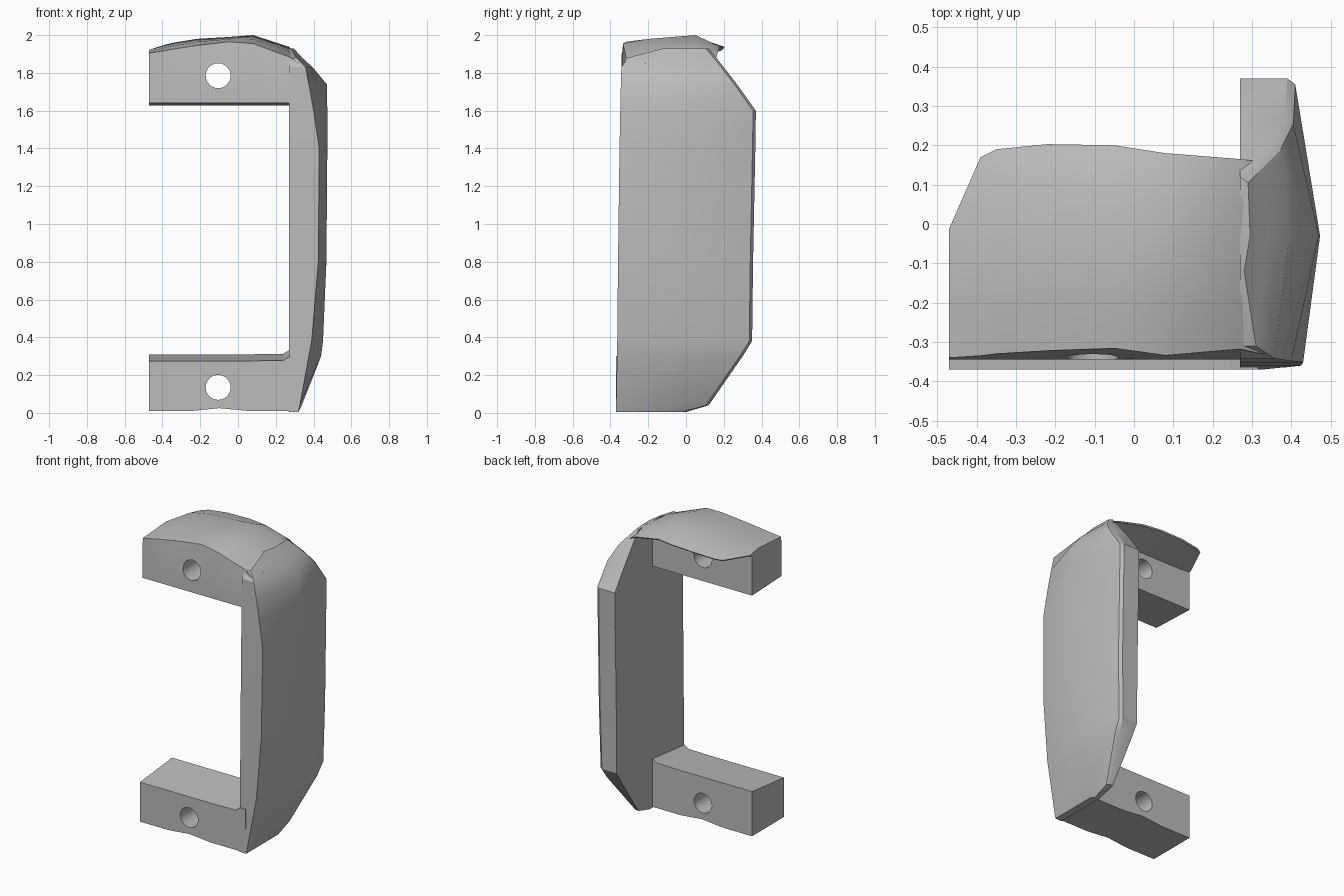
import bpy, bmesh, math

if "Cube" in bpy.data.objects:
    bpy.data.objects.remove(bpy.data.objects["Cube"], do_unlink=True)

grey = bpy.data.materials.new("plain grey")
grey.diffuse_color = (0.5, 0.5, 0.5, 1)
grey.use_nodes = True
grey.node_tree.nodes["Principled BSDF"].inputs["Base Color"].default_value = (0.5, 0.5, 0.5, 1)


def loft(name, rings):
    """Skin a closed solid over matching cross-sections."""
    bm = bmesh.new()
    loops = [[bm.verts.new(p) for p in ring] for ring in rings]
    for a, b in zip(loops, loops[1:]):
        n = len(a)
        for i in range(n):
            j = (i + 1) % n
            bm.faces.new((a[i], a[j], b[j], b[i]))
    bm.faces.new(loops[0])
    bm.faces.new(loops[-1])
    bmesh.ops.recalc_face_normals(bm, faces=bm.faces)
    mesh = bpy.data.meshes.new(name)
    bm.to_mesh(mesh)
    bm.free()
    mesh.materials.append(grey)
    ob = bpy.data.objects.new(name, mesh)
    bpy.context.collection.objects.link(ob)
    return ob


def select_only(ob):
    bpy.ops.object.select_all(action="DESELECT")
    ob.select_set(True)
    bpy.context.view_layer.objects.active = ob


def drill(ob, z):
    """Cut the round bolt hole through an arm."""
    bpy.ops.mesh.primitive_cylinder_add(vertices=32, radius=0.066, depth=1.2,
                                        location=(-0.105, 0, z),
                                        rotation=(math.pi / 2, 0, 0))
    cutter = bpy.context.object
    cutter.name = "hole_cutter"
    cutter.hide_render = True
    cutter.data.materials.append(grey)
    mod = ob.modifiers.new("hole", "BOOLEAN")
    mod.operation = "DIFFERENCE"
    mod.solver = "EXACT"
    mod.object = cutter
    select_only(ob)
    bpy.ops.object.modifier_apply(modifier=mod.name)
    bpy.data.objects.remove(cutter, do_unlink=True)


# Upright plate: height, front y, outer x at front, middle and back, back y
INNER = 0.27
levels = [
    (0.005, -0.37, 0.32, 0.32, 0.30, 0.00),
    (0.04, -0.37, 0.327, 0.338, 0.31, 0.12),
    (0.30, -0.365, 0.375, 0.44, 0.39, 0.30),
    (0.38, -0.364, 0.39, 0.45, 0.40, 0.35),
    (0.80, -0.36, 0.425, 0.468, 0.41, 0.355),
    (1.40, -0.352, 0.43, 0.473, 0.41, 0.367),
    (1.60, -0.348, 0.40, 0.473, 0.41, 0.37),
    (1.74, -0.345, 0.375, 0.47, 0.405, 0.27),
    (1.83, -0.342, 0.358, 0.395, 0.37, 0.20),
    (1.88, -0.31, 0.31, 0.34, 0.33, 0.16),
    (1.93, -0.12, 0.28, 0.295, 0.29, 0.12),
]
spine = loft("upright_plate", [
    [(INNER, yf, z), (xf, yf, z), (xm, -0.03, z), (xb, yb - 0.015, z),
     (xb - 0.02, yb, z), (INNER, yb, z)]
    for z, yf, xf, xm, xb, yb in levels])

# Lower arm: x, underside height, front top, back top
lower = loft("lower_arm", [
    [(x, -0.37, zb), (x, -0.37, zt), (x, -0.03, zt + 0.035), (x, -0.03, zb)]
    for x, zb, zt in [(-0.47, 0.01, 0.275), (-0.25, 0.01, 0.275), (-0.1, 0.025, 0.275),
                      (0.06, 0.01, 0.275), (0.24, 0.01, 0.278), (0.275, 0.01, 0.30),
                      (0.315, 0.01, 0.30)]])
drill(lower, 0.135)

# Upper arm with its overhanging cap:
# x, front edge y and z, crest z, flap tip y and z, underside z
sections = [
    (-0.47, -0.34, 1.905, 1.922, -0.012, 1.905, 1.895),
    (-0.39, -0.335, 1.917, 1.948, 0.17, 1.92, 1.89),
    (-0.35, -0.33, 1.925, 1.958, 0.19, 1.925, 1.89),
    (-0.22, -0.322, 1.945, 1.98, 0.203, 1.935, 1.89),
    (-0.05, -0.316, 1.965, 1.99, 0.20, 1.94, 1.89),
    (0.08, -0.334, 1.955, 2.0, 0.18, 1.94, 1.885),
    (0.27, -0.318, 1.885, 1.938, 0.165, 1.90, 1.86),
    (0.35, -0.335, 1.838, 1.865, 0.155, 1.85, 1.82),
]
rings = []
for x, yf, zf, zc, yt, zt, zu in sections:
    # Crest points follow the flap inwards where it tapers to the arm end
    yc = min(0.05, yt - 0.08)
    rings.append([(x, -0.345, 1.64), (x, -0.344, 1.75), (x, yf, zf),
                  (x, -0.2, zf + (zc - zf) * 0.55), (x, yc, zc),
                  (x, yt, zt), (x, yt - 0.006, zt - 0.008),
                  (x, -0.03, zu), (x, -0.03, 1.628)])
upper = loft("upper_arm", rings)
drill(upper, 1.785)

# Smooth shading with crisp creases
for ob in (spine, lower, upper):
    select_only(ob)
    bpy.ops.object.shade_smooth_by_angle(angle=math.radians(30))
